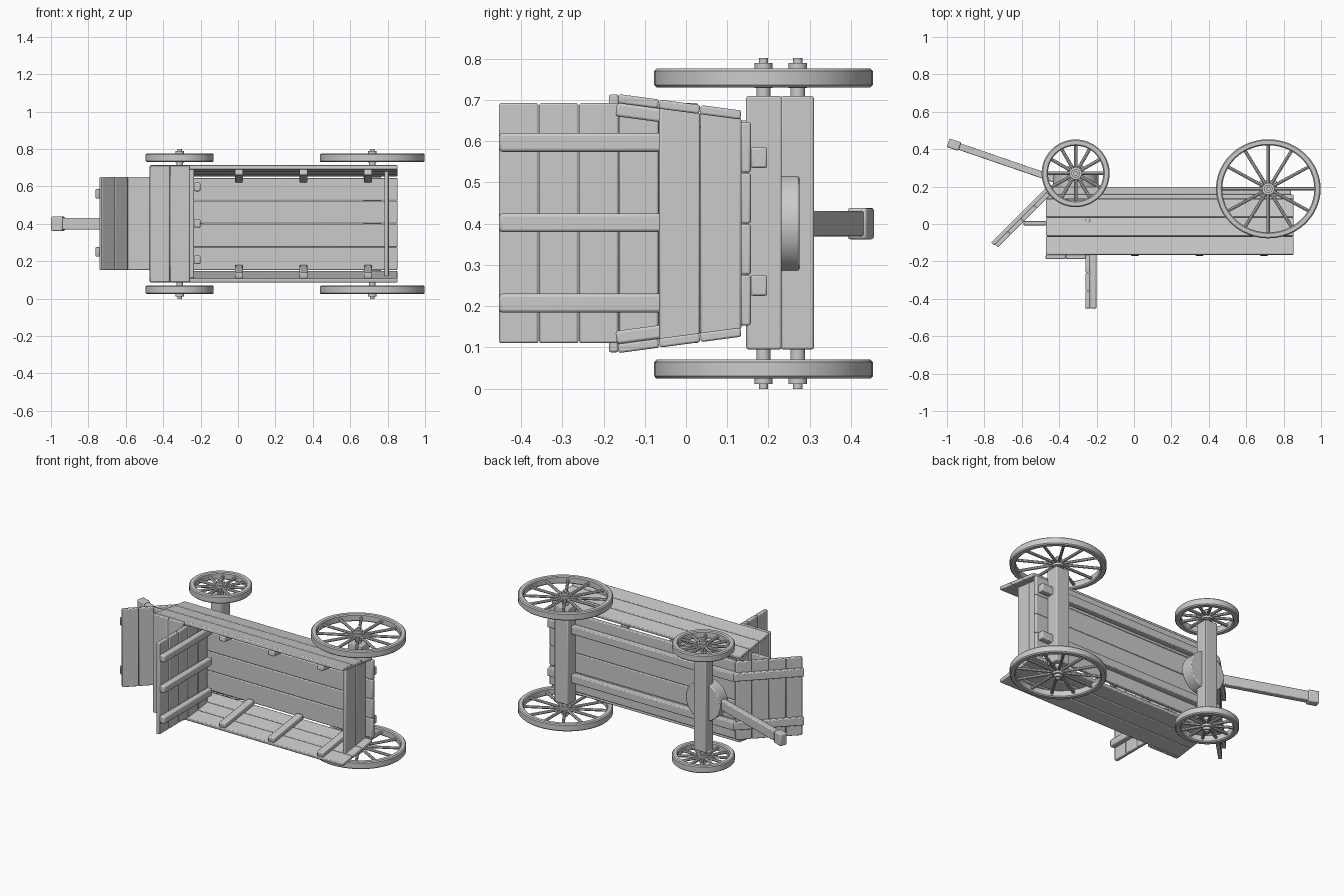
import bpy, bmesh, math
from mathutils import Matrix, Vector

if "Cube" in bpy.data.objects:
    bpy.data.objects.remove(bpy.data.objects["Cube"])

# The wagon lies on its side: length on x, its "up" is -y, its width runs along z
MID = 0.4


def finish(name, bm, bevel=0.005):
    bmesh.ops.recalc_face_normals(bm, faces=bm.faces)
    me = bpy.data.meshes.new(name)
    bm.to_mesh(me)
    bm.free()
    ob = bpy.data.objects.new(name, me)
    bpy.context.collection.objects.link(ob)
    if bevel:
        m = ob.modifiers.new("bevel", 'BEVEL')
        m.width = bevel
        m.segments = 2
        m.limit_method = 'ANGLE'
    bpy.ops.object.select_all(action='DESELECT')
    bpy.context.view_layer.objects.active = ob
    ob.select_set(True)
    bpy.ops.object.shade_smooth_by_angle(angle=math.radians(40))
    return ob


def box(name, lo, hi, bevel=0.005, xform=None):
    bm = bmesh.new()
    lo, hi = Vector(lo), Vector(hi)
    mat = Matrix.Translation((lo + hi) / 2) @ Matrix.Diagonal((*(hi - lo), 1))
    bmesh.ops.create_cube(bm, size=1, matrix=(xform or Matrix()) @ mat)
    return finish(name, bm, bevel)


def cylinder(bm, r, z0, z1, seg=24):
    bmesh.ops.create_cone(bm, cap_ends=True, segments=seg, radius1=r, radius2=r,
                          depth=z1 - z0, matrix=Matrix.Translation((0, 0, (z0 + z1) / 2)))


def lathe_ring(bm, profile, seg=48):
    rows = [[bm.verts.new((r * math.cos(a), r * math.sin(a), z)) for r, z in profile]
            for a in (2 * math.pi * i / seg for i in range(seg))]
    n = len(profile)
    for i in range(seg):
        p, q = rows[i], rows[(i + 1) % seg]
        for j in range(n):
            bm.faces.new((p[j], q[j], q[(j + 1) % n], p[(j + 1) % n]))


def wheel(name, x, y, z, rx, ry, side):
    bm = bmesh.new()
    r, t = rx, 0.023
    inner = r - 0.034
    c = 0.006
    # rim
    lathe_ring(bm, [(inner, -t + c), (inner + c, -t), (r - c, -t), (r, -t + c),
                    (r, t - c), (r - c, t), (inner + c, t), (inner, t - c)])
    # spokes
    for i in range(12):
        m = Matrix.Rotation(i * math.pi / 6, 4, 'Z') @ \
            Matrix.Translation(((inner + 0.03) / 2, 0, 0)) @ Matrix.Rotation(math.pi / 2, 4, 'Y')
        bmesh.ops.create_cone(bm, cap_ends=True, segments=8, radius1=0.009, radius2=0.009,
                              depth=inner - 0.02, matrix=m)
    # hub and axle end
    cylinder(bm, 0.034, -0.02, 0.02)
    cylinder(bm, 0.023, -0.024, 0.036)
    cylinder(bm, 0.012, 0.03, 0.048)
    cylinder(bm, 0.018, -0.06, -0.02)
    bm.transform(Matrix.Translation((x, y, z)) @ Matrix.Diagonal((1, ry / rx, side, 1)))
    return finish(name, bm, 0)


def end_panel(name, x0, x1, y0, y1):
    # plank whose ends follow the slanted side walls
    bm = bmesh.new()
    vs = []
    for y in (y0, y1):
        half = 0.283 - (y + 0.065) * 0.134
        vs += [(y, MID - half), (y, MID + half)]
    vs = [vs[0], vs[1], vs[3], vs[2]]
    f = bm.faces.new([bm.verts.new((x0, y, z)) for y, z in vs])
    ext = bmesh.ops.extrude_face_region(bm, geom=[f])['geom']
    bmesh.ops.translate(bm, vec=(x1 - x0, 0, 0),
                        verts=[v for v in ext if isinstance(v, bmesh.types.BMVert)])
    return finish(name, bm)


# Wheels and axle beams
for side, tag in ((1, "left"), (-1, "right")):
    z = MID + side * 0.353
    wheel("rear_wheel_" + tag, 0.718, 0.188, z, 0.28, 0.265, side)
    wheel("front_wheel_" + tag, -0.312, 0.271, z, 0.182, 0.181, side)
box("rear_axle_beam", (0.67, 0.146, 0.095), (0.765, 0.232, 0.709))
box("front_axle_beam", (-0.355, 0.230, 0.095), (-0.27, 0.31, 0.709))

# Turntable
bm = bmesh.new()
cylinder(bm, 0.122, -0.04, 0.04, 40)
bm.transform(Matrix.Translation((-0.312, 0.235, MID)) @ Matrix.Rotation(math.pi / 2, 4, 'X'))
finish("turntable", bm)

# Pull handle
a = Vector((-0.965, 0.425, MID))
b = Vector((-0.33, 0.207, MID))
T = Matrix.Translation(a) @ Matrix.Rotation(math.atan2(b.y - a.y, b.x - a.x), 4, 'Z')
box("handle_pole", (0, -0.018, -0.031), ((b - a).length, 0.018, 0.031), 0.005, T)
box("handle_grip", (-0.03, -0.024, -0.038), (0.035, 0.024, 0.038), 0.006, T)

# Floor planks and rails beneath
for i in range(4):
    z = 0.153 + i * 0.1237
    box(f"floor_plank_{i}", (-0.47, 0.133, z), (0.853, 0.157, z + 0.122))
for i, z in enumerate((0.25, 0.56)):
    box(f"floor_rail_{i}", (-0.47, 0.157, z - 0.025), (0.84, 0.197, z + 0.025))

# Slanted side walls with inside cleats
for side, tag in ((1, "left"), (-1, "right")):
    T = Matrix.Translation((0, -0.015, MID + side * 0.283)) @ Matrix.Rotation(-side * 0.133, 4, 'X')
    for i in range(3):
        y = -0.151 + i * 0.1007
        box(f"side_plank_{tag}_{i}", (-0.47, y, -0.011), (0.853, y + 0.099, 0.011), 0.005, T)
    for i, x in enumerate((0.005, 0.35, 0.695)):
        zs = sorted((-side * 0.011, -side * 0.043))
        box(f"side_cleat_{tag}_{i}", (x - 0.022, -0.152, zs[0]), (x + 0.022, 0.149, zs[1]), 0.006, T)

# Tailgate and front panel
for i in range(2):
    end_panel(f"tailgate_plank_{i}", 0.783, 0.806, -0.065 + i * 0.1, 0.034 + i * 0.1)
for i in range(3):
    end_panel(f"front_panel_plank_{i}", -0.468, -0.446, -0.164 + i * 0.1, -0.066 + i * 0.1)

# Seat and backrest
for i in range(2):
    x = -0.472 + i * 0.107
    box(f"seat_plank_{i}", (x, -0.187, 0.088), (x + 0.106, -0.164, 0.713))
for i in range(5):
    y = -0.453 + i * 0.097
    box(f"backrest_plank_{i}", (-0.259, y, 0.11), (-0.235, y + 0.095, 0.692))
for i, z in enumerate((0.207, 0.402, 0.597)):
    box(f"backrest_batten_{i}", (-0.236, -0.453, z - 0.023), (-0.2, 0.032, z + 0.023), 0.008)

# Footrest: flat plank plus slanted boards on two brackets
box("foot_plank", (-0.592, -0.007, 0.153), (-0.47, 0.015, 0.65))
T = Matrix.Rotation(math.pi / 4, 4, 'Z')
for i in range(4):
    d = -0.603 + i * 0.0985
    box(f"footboard_plank_{i}", (d, 0.4257, 0.153), (d + 0.097, 0.4485, 0.65), 0.005, T)
for i, z in enumerate((0.25, 0.56)):
    box(f"footboard_bracket_{i}", (-0.61, 0.4475, z - 0.025), (-0.195, 0.4705, z + 0.025), 0.005, T)
